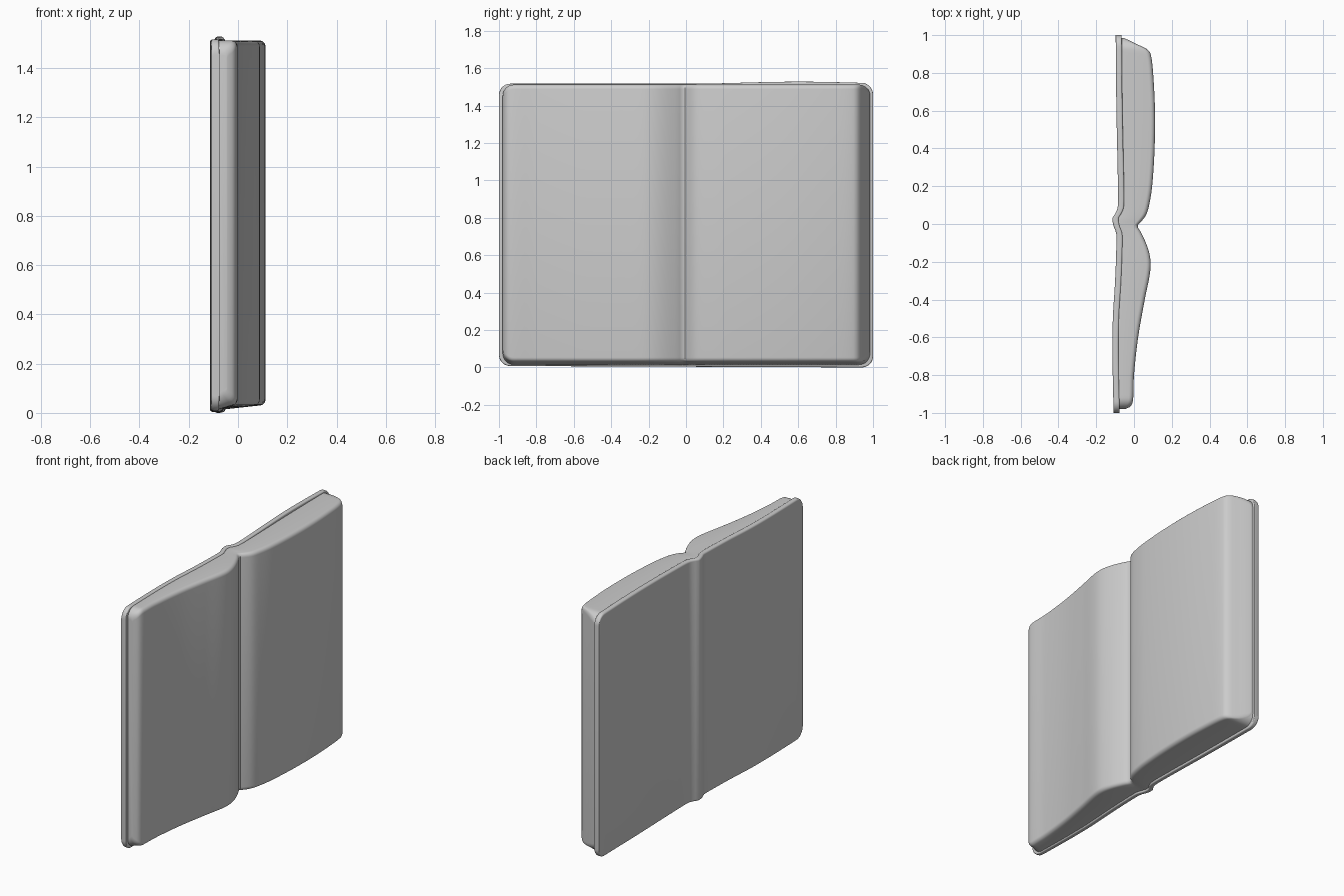
import bpy, bmesh, math

if "Cube" in bpy.data.objects:
    bpy.data.objects.remove(bpy.data.objects["Cube"])

paper = bpy.data.materials.new("plain grey")
paper.diffuse_color = (0.6, 0.6, 0.6, 1)
paper.use_nodes = True
paper.node_tree.nodes["Principled BSDF"].inputs["Base Color"].default_value = paper.diffuse_color


def curve(points, y):
    """Smooth interpolation through (y, x) points."""
    n = len(points)
    i = 0
    while i < n - 2 and y > points[i + 1][0]:
        i += 1

    def slope(k):
        a, b = points[max(k - 1, 0)], points[min(k + 1, n - 1)]
        return (b[1] - a[1]) / (b[0] - a[0])
    (y0, x0), (y1, x1) = points[i], points[i + 1]
    h = y1 - y0
    t = min(max((y - y0) / h, 0), 1)
    return ((2*t**3 - 3*t**2 + 1) * x0 + (t**3 - 2*t**2 + t) * h * slope(i)
            + (3*t**2 - 2*t**3) * x1 + (t**3 - t**2) * h * slope(i + 1))


def section(xa, xb, za, zb, taper, r_back, r_front):
    """Rounded cross-section in x and z; the front bottom edge rises by taper."""
    pts = []
    corners = [(xa, za, 180, 1, 1, r_back), (xb, za + taper, 270, -1, 1, r_front),
               (xb, zb, 0, -1, -1, r_front), (xa, zb, 90, 1, -1, r_back)]
    for x, z, start, sx, sz, r in corners:
        r = min(r, (xb - xa) * 0.45)
        for k in range(6):
            a = math.radians(start + 18 * k)
            pts.append((x + sx * r + r * math.cos(a), z + sz * r + r * math.sin(a)))
    return pts


def loft(name, back, front, ys, zspan, corner, taper, r_back, r_front):
    """Skin cross-sections along y, with rounded outer corners."""
    bm = bmesh.new()
    rings = []
    for y in ys:
        d = max(corner - (y - ys[0]), corner - (ys[-1] - y), 0)
        cut = corner - math.sqrt(max(corner**2 - d**2, 0))
        lo, hi = zspan(y)
        pts = section(back(y), front(y), lo + cut, hi - cut, taper, r_back, r_front)
        rings.append([bm.verts.new((x, y, z)) for x, z in pts])
    for a, b in zip(rings, rings[1:]):
        for k in range(len(a)):
            m = (k + 1) % len(a)
            bm.faces.new((a[k], a[m], b[m], b[k]))
    bm.faces.new(rings[0])
    bm.faces.new(rings[-1])
    bmesh.ops.recalc_face_normals(bm, faces=bm.faces)
    mesh = bpy.data.meshes.new(name)
    bm.to_mesh(mesh)
    bm.free()
    ob = bpy.data.objects.new(name, mesh)
    bpy.context.collection.objects.link(ob)
    mesh.materials.append(paper)
    bpy.context.view_layer.objects.active = ob
    ob.select_set(True)
    bpy.ops.object.shade_smooth_by_angle(angle=math.radians(40))
    ob.select_set(False)


def stations(y0, y1, n=80, fine=0.06):
    """Even steps along y, with closer steps at both rounded ends."""
    ends = [fine * (1 - math.cos(k * math.pi / 16)) for k in range(8)]
    mid = [y0 + fine + (y1 - y0 - 2 * fine) * k / n for k in range(n + 1)]
    return [y0 + e for e in ends] + mid + [y1 - e for e in reversed(ends)]


# Outer face of the cover, with the raised spine ridge
cover_pts = [(-1, -0.108), (-0.7, -0.114), (-0.5, -0.112), (-0.3, -0.1), (-0.1, -0.093),
             (-0.045, -0.095), (-0.015, -0.107), (0.03, -0.114), (0.06, -0.096),
             (0.09, -0.086), (0.2, -0.085), (0.6, -0.093), (1, -0.097)]
# Reading faces, one list for each side of the gutter
left_pts = [(-0.98, -0.045), (-0.965, -0.018), (-0.93, -0.005), (-0.8, 0.0), (-0.6, 0.022),
            (-0.4, 0.057), (-0.27, 0.083), (-0.2, 0.088), (-0.13, 0.074), (-0.05, 0.04),
            (-0.01, 0.015)]
right_pts = [(-0.01, 0.015), (0.015, 0.04), (0.05, 0.065), (0.1, 0.08), (0.2, 0.096),
             (0.4, 0.109), (0.6, 0.111), (0.8, 0.101), (0.9, 0.088), (0.925, 0.07),
             (0.95, 0.02), (0.97, -0.02), (0.985, -0.055)]


def cover_back(y):
    return curve(cover_pts, y)


def page_front(y):
    return curve(left_pts if y < -0.01 else right_pts, y)


# Cover board, wavy along its top edge
loft("cover", cover_back, lambda y: cover_back(y) + 0.032, stations(-1, 1, 110),
     lambda y: (0.004 - 0.004 * y, 1.517 + 0.011 * math.sin(2.6 * y) ** 2 * (y > 0)),
     0.06, 0, 0.012, 0.008)

# Page block, open at the middle
loft("pages", lambda y: cover_back(y) + 0.026, page_front, stations(-0.98, 0.985, 131),
     lambda y: (0.014, 1.512), 0.06, 0.016, 0.004, 0.024)
